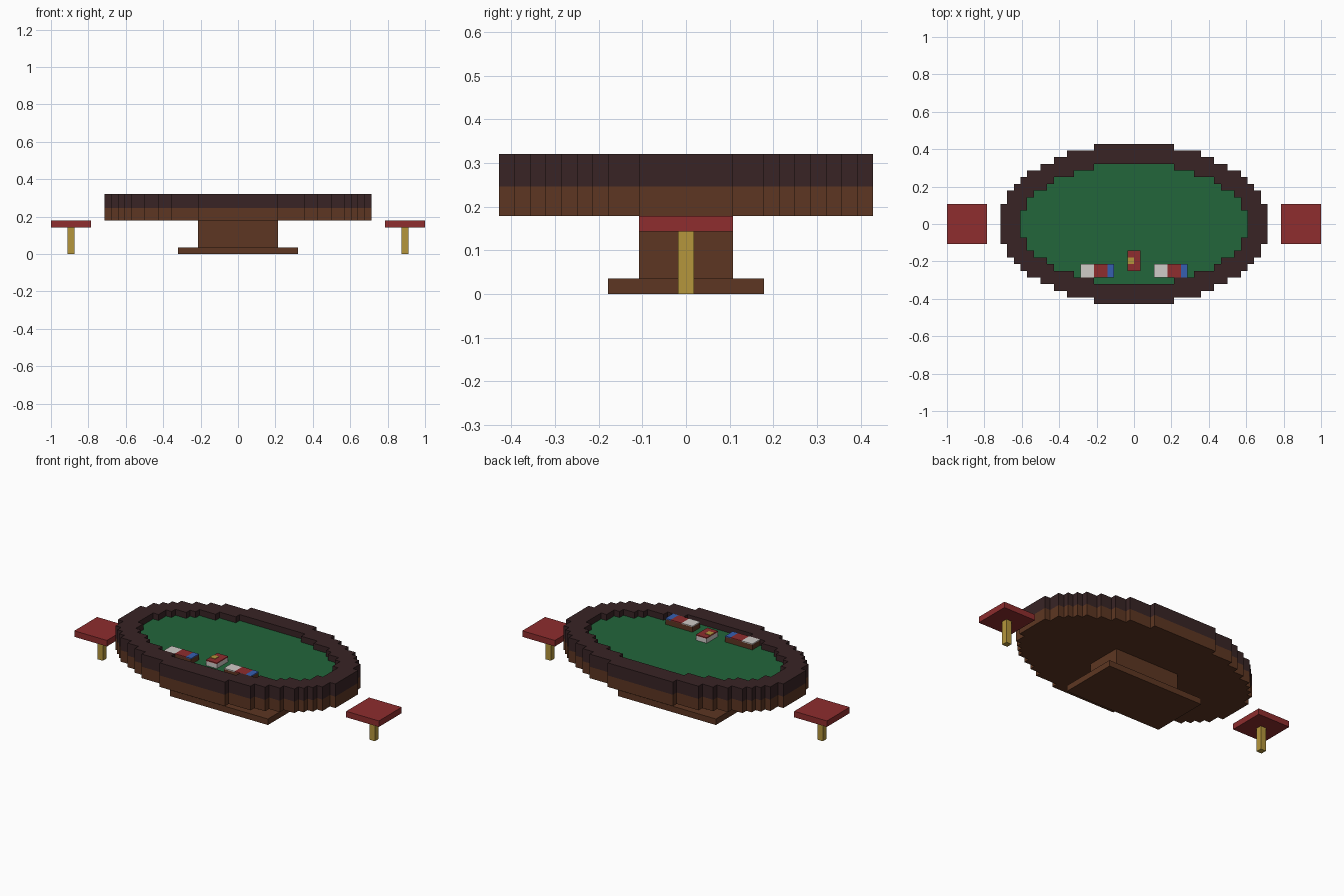
import bpy
import bmesh
from mathutils import Vector

cube = bpy.data.objects.get("Cube")
if cube:
    bpy.data.objects.remove(cube, do_unlink=True)

U = 2 / 56  # one block of the build


def material(name, hex_code):
    rgb = []
    for i in (0, 2, 4):
        c = int(hex_code[i:i + 2], 16) / 255
        rgb.append(c / 12.92 if c <= 0.04045 else ((c + 0.055) / 1.055) ** 2.4)
    mat = bpy.data.materials.new(name)
    mat.use_nodes = True
    mat.diffuse_color = (*rgb, 1)
    mat.node_tree.nodes["Principled BSDF"].inputs["Base Color"].default_value = (*rgb, 1)
    return mat


wood = material("brown_wood", "5D3622")
leather = material("dark_leather", "382425")
felt = material("green_felt", "22663B")
red = material("red", "8E2D2E")
gold = material("gold", "B5963C")
white = material("white", "D0CCC8")
blue = material("blue", "365FB0")


def finish(bm, name, mat):
    bmesh.ops.recalc_face_normals(bm, faces=bm.faces)
    mesh = bpy.data.meshes.new(name)
    bm.to_mesh(mesh)
    bm.free()
    mesh.materials.append(mat)
    obj = bpy.data.objects.new(name, mesh)
    bpy.context.collection.objects.link(obj)
    return obj


def box(name, mat, x, y, z):
    """Box from (min, max) pairs measured in blocks."""
    bm = bmesh.new()
    bmesh.ops.create_cube(bm, size=1)
    for v in bm.verts:
        v.co = Vector([U * (a + (b - a) * (c + 0.5))
                       for (a, b), c in zip((x, y, z), v.co)])
    return finish(bm, name, mat)


def inside(x, y, radii):
    return (x / radii[0]) ** 2 + (y / radii[1]) ** 2 <= 1


def stepped_oval(name, mat, outer, z, hole=None):
    """Blocky oval slab, optionally with a blocky oval hole."""
    bm = bmesh.new()
    rx, ry = outer
    for i in range(-rx, rx):
        for j in range(-ry, ry):
            x, y = i + 0.5, j + 0.5
            if not inside(x, y, outer) or (hole and inside(x, y, hole)):
                continue
            corners = ((i, j), (i + 1, j), (i + 1, j + 1), (i, j + 1))
            bm.faces.new([bm.verts.new((a * U, b * U, z[0] * U)) for a, b in corners])
    bmesh.ops.remove_doubles(bm, verts=bm.verts, dist=U / 100)
    top = bmesh.ops.extrude_face_region(bm, geom=bm.faces[:], use_keep_orig=True)
    verts = [g for g in top["geom"] if isinstance(g, bmesh.types.BMVert)]
    bmesh.ops.translate(bm, verts=verts, vec=(0, 0, (z[1] - z[0]) * U))
    return finish(bm, name, mat)


# Table
OUTER, INNER = (20, 12), (17, 9)
box("table_base", wood, (-9, 9), (-5, 5), (0, 1))
box("table_pedestal", wood, (-6, 6), (-3, 3), (1, 5))
stepped_oval("table_body", wood, OUTER, (5, 6.9))
stepped_oval("padded_rim", leather, OUTER, (6.9, 9), INNER)
stepped_oval("felt_top", felt, INNER, (6.9, 8))

# Stools at both ends
for side, s in (("left", 1), ("right", -1)):
    cx = 25 * s
    box(side + "_stool_leg", gold, (cx - 0.5, cx + 0.5), (-0.5, 0.5), (0, 4))
    box(side + "_stool_seat", red, (cx - 3, cx + 3), (-3, 3), (4, 5))

# Chip trays, each with three groups of chips
for side, x in (("left", 3), ("right", -8)):
    box(side + "_chip_tray", wood, (x, x + 5), (-8, -6), (8, 8.85))
    for name, mat, a, b in (("white", white, 0, 2), ("red", red, 2, 4), ("blue", blue, 4, 5)):
        box(f"{side}_{name}_chips", mat, (x + a, x + b), (-8, -6), (8.85, 9))

# Deck of cards with a gold emblem plate
box("card_deck", white, (-1, 1), (-7, -4), (8, 8.75))
box("card_deck_back", red, (-1, 1), (-7, -4), (8.75, 8.92))
box("card_deck_plate", gold, (-1, 0), (-6, -5), (8.92, 9))
